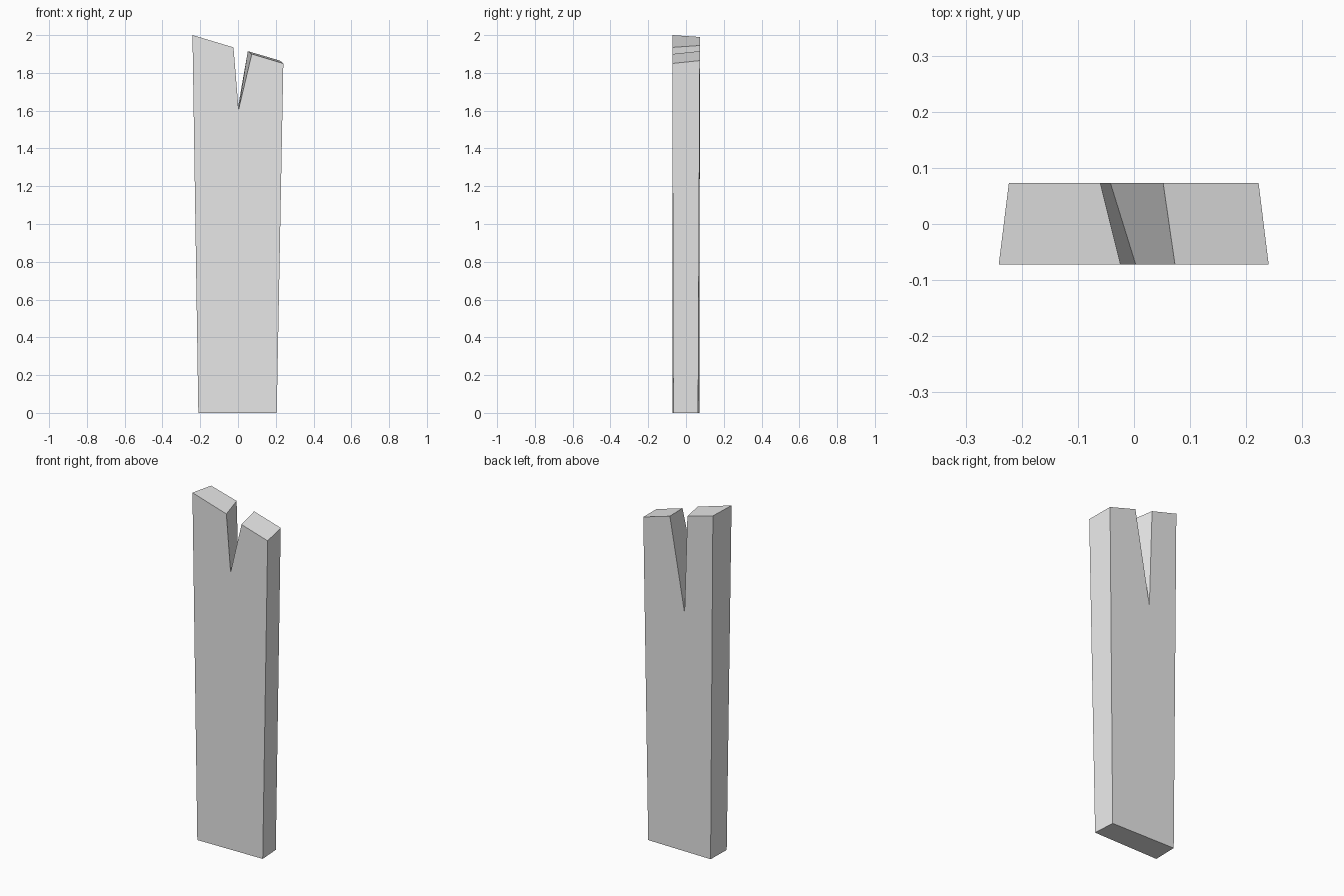
import bpy
import bmesh

# Remove the default cube
cube = bpy.data.objects.get("Cube")
if cube:
    bpy.data.objects.remove(cube, do_unlink=True)

# Plain grey material
grey = bpy.data.materials.new("light_grey")
grey.use_nodes = True
colour = (0.8, 0.8, 0.8, 1.0)
grey.diffuse_color = colour
grey.node_tree.nodes["Principled BSDF"].inputs["Base Color"].default_value = colour

# Outlines run from the bottom left corner round to the top left, with a V notch
front_outline = [(-0.21, -0.072, 0), (0.205, -0.067, 0), (0.24, -0.072, 1.85),
                 (0.073, -0.072, 1.9), (0.003, -0.072, 1.605),
                 (-0.024, -0.072, 1.935), (-0.241, -0.072, 2.0)]
back_outline = [(-0.207, 0.071, 0), (0.197, 0.064, 0), (0.222, 0.073, 1.865),
                (0.052, 0.073, 1.915), (-0.042, 0.073, 1.38),
                (-0.06, 0.073, 1.945), (-0.223, 0.073, 1.99)]

# Join the two outlines into one solid board
bm = bmesh.new()
front = [bm.verts.new(p) for p in front_outline]
back = [bm.verts.new(p) for p in back_outline]
bm.faces.new(front)
bm.faces.new(back[::-1])
count = len(front)
for i in range(count):
    j = (i + 1) % count
    bm.faces.new((front[j], front[i], back[i], back[j]))
bmesh.ops.recalc_face_normals(bm, faces=bm.faces)

mesh = bpy.data.meshes.new("notched_board")
bm.to_mesh(mesh)
bm.free()
mesh.materials.append(grey)
board = bpy.data.objects.new("notched_board", mesh)
bpy.context.collection.objects.link(board)
